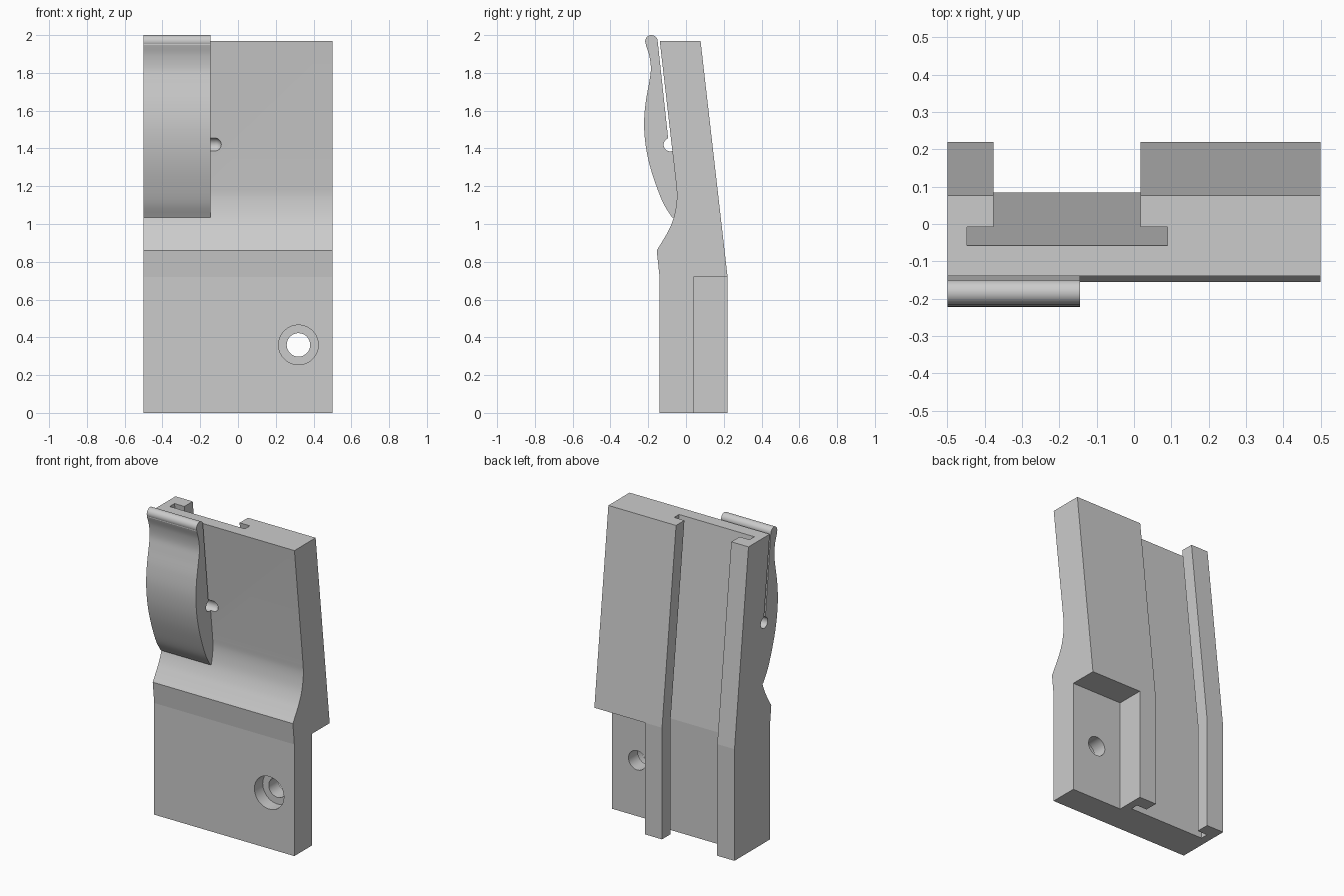
import bpy, bmesh, math
from mathutils import Vector

if "Cube" in bpy.data.objects:
    bpy.data.objects.remove(bpy.data.objects["Cube"])

grey = bpy.data.materials.new("light grey")
grey.diffuse_color = (0.6, 0.6, 0.6, 1)
grey.use_nodes = True
grey.node_tree.nodes["Principled BSDF"].inputs["Base Color"].default_value = grey.diffuse_color


def finish(bm, name):
    bmesh.ops.recalc_face_normals(bm, faces=bm.faces[:])
    me = bpy.data.meshes.new(name)
    bm.to_mesh(me)
    bm.free()
    me.materials.append(grey)
    ob = bpy.data.objects.new(name, me)
    bpy.context.collection.objects.link(ob)
    return ob


def extrude_x(name, profile, x0, x1):
    """Side profile of (y, z) points pulled along x."""
    bm = bmesh.new()
    a = [bm.verts.new((x0, y, z)) for y, z in profile]
    b = [bm.verts.new((x1, y, z)) for y, z in profile]
    bm.faces.new(a)
    bm.faces.new(b)
    for i in range(len(a)):
        j = (i + 1) % len(a)
        bm.faces.new((a[i], a[j], b[j], b[i]))
    return finish(bm, name)


def lathe(name, profile, place, n=80):
    """Turned shape from (radius, distance) points; place maps (u, v, t) to space."""
    bm = bmesh.new()
    rings = [[bm.verts.new(place(r * math.cos(2 * math.pi * k / n),
                                 r * math.sin(2 * math.pi * k / n), t))
              for k in range(n)] for r, t in profile]
    for a, b in zip(rings, rings[1:]):
        for k in range(n):
            m = (k + 1) % n
            bm.faces.new((a[k], a[m], b[m], b[k]))
    bm.faces.new(rings[0])
    bm.faces.new(rings[-1])
    return finish(bm, name)


def spline(pts, steps=8):
    """Smooth curve through the points."""
    p = [Vector(q) for q in pts]
    p = [2 * p[0] - p[1]] + p + [2 * p[-1] - p[-2]]
    out = []
    for a, b, c, d in zip(p, p[1:], p[2:], p[3:]):
        for s in range(steps):
            t = s / steps
            out.append(tuple(0.5 * (2 * b + (c - a) * t + (2 * a - 5 * b + 4 * c - d) * t * t
                                    + (3 * b - a - 3 * c + d) * t ** 3)))
    return out + [tuple(p[-2])]


def combine(target, other, operation):
    mod = target.modifiers.new("combine", 'BOOLEAN')
    mod.operation = operation
    mod.solver = 'EXACT'
    mod.object = other
    bpy.context.view_layer.objects.active = target
    bpy.ops.object.modifier_apply(modifier=mod.name)
    bpy.data.objects.remove(other, do_unlink=True)


SLOPE = 0.1144


def back_strip(d0, d1):
    """Band following the bent back face between two depths."""
    line = [(0.22, -0.1), (0.22, 0.72), (0.22 - SLOPE * 1.4, 2.12)]
    return [(y - d0, z) for y, z in line] + [(y - d1, z) for y, z in reversed(line)]


# Main body with the curved finger ledge on the front
ledge = spline([(-0.155, 0.86), (-0.121, 0.915), (-0.09, 0.97), (-0.066, 1.03),
                (-0.053, 1.09), (-0.048, 1.15), (-0.052, 1.21)])
body = extrude_x("holder_body", [(-0.14, 0), (-0.14, 0.72)] + ledge +
                 [(-0.139, 1.97), (0.077, 1.97), (0.22, 0.72), (0.22, 0)], -0.5, 0.5)

# Spring clip: bowed front, rounded tip, straight back beside a thin slit
bow = spline([(-0.074, 1.035), (-0.12, 1.11), (-0.16, 1.21), (-0.193, 1.315),
              (-0.214, 1.42), (-0.222, 1.53), (-0.214, 1.64), (-0.195, 1.75),
              (-0.186, 1.82), (-0.194, 1.89), (-0.213, 1.948)])
tip = [(-0.183 + 0.033 * math.cos(a), 1.967 + 0.033 * math.sin(a))
       for a in (math.radians(205 - 4.5 * i) for i in range(46))]
clip = extrude_x("spring_clip", bow + tip +
                 [(-0.091, 1.42), (-0.02, 1.42), (-0.02, 1.035)], -0.5, -0.145)
combine(body, clip, 'UNION')

# Round-ended relief hole at the foot of the slit
R = 0.035
dome = [(R * math.cos(a) + 0.0005, -0.123 + R * math.sin(a))
        for a in (math.pi / 2 * i / 20 for i in range(21))]
relief = lathe("relief_hole", [(R + 0.0005, -0.6)] + dome,
               lambda u, v, t: (t, -0.083 + u, 1.42 + v))
combine(body, relief, 'DIFFERENCE')

# T-shaped slot running up the back
combine(body, extrude_x("slot_wide", back_strip(0.085, 0.135), -0.447, 0.09), 'DIFFERENCE')
combine(body, extrude_x("slot_opening", back_strip(-0.1, 0.11), -0.377, 0.017), 'DIFFERENCE')

# Lower back recess beside the rib
combine(body, extrude_x("recess", [(0.04, -0.1), (0.4, -0.1), (0.4, 0.72), (0.04, 0.72)],
                        0.14, 0.6), 'DIFFERENCE')

# Counterbored screw hole
screw = lathe("screw_hole", [(0.105, -0.3), (0.105, -0.055), (0.062, -0.055), (0.062, 0.3)],
              lambda u, v, t: (0.32 + u, t, 0.36 + v))
combine(body, screw, 'DIFFERENCE')

# Smooth curves, crisp bends
bpy.ops.object.select_all(action='DESELECT')
body.select_set(True)
bpy.context.view_layer.objects.active = body
bpy.ops.object.shade_smooth_by_angle(angle=math.radians(5.6))
